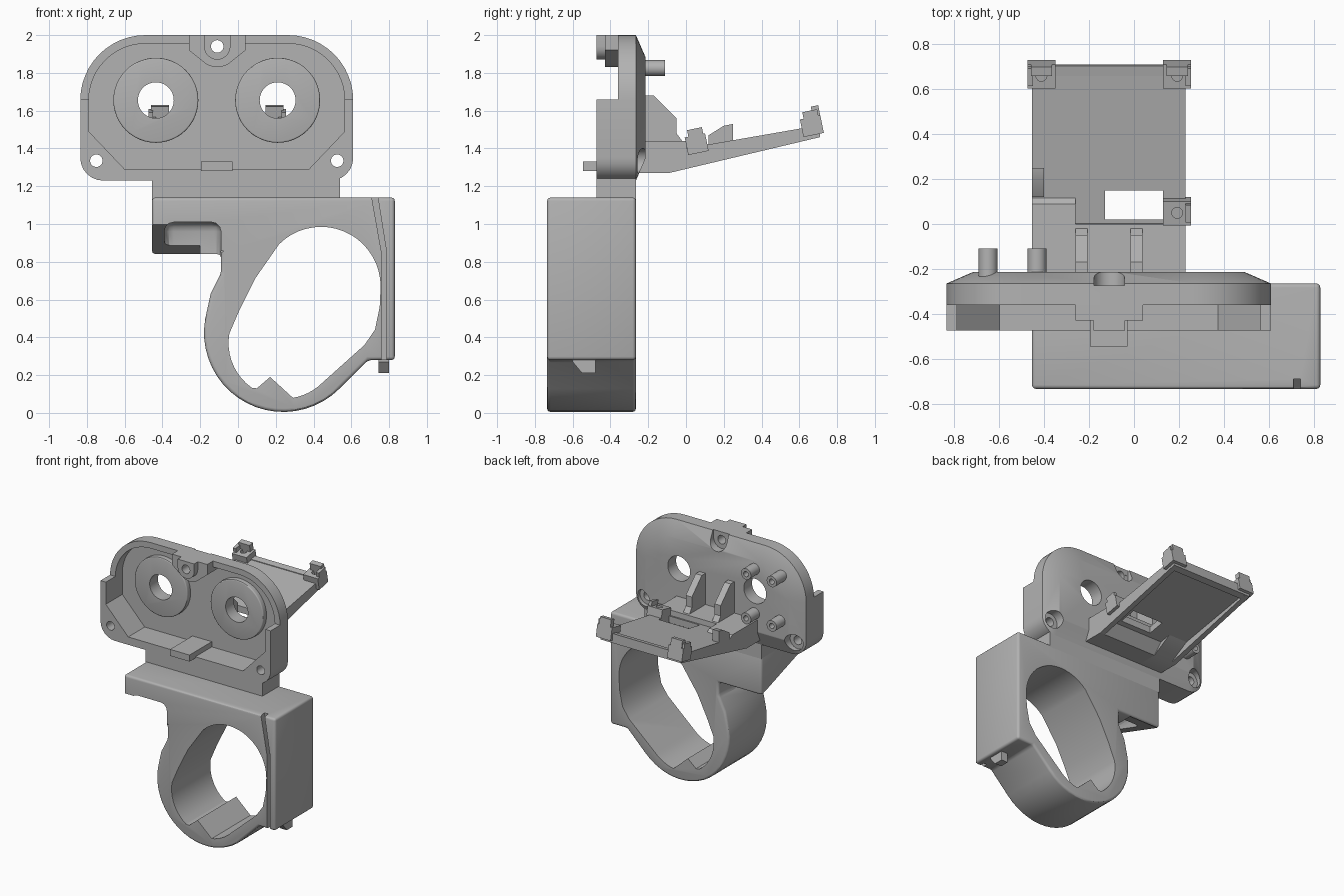
import bpy, bmesh
from math import radians, cos, sin
from mathutils import Vector

if "Cube" in bpy.data.objects:
    bpy.data.objects.remove(bpy.data.objects["Cube"], do_unlink=True)

grey = bpy.data.materials.new("plain grey")
grey.use_nodes = True
grey.diffuse_color = (0.45, 0.45, 0.45, 1)
grey.node_tree.nodes["Principled BSDF"].inputs["Base Color"].default_value = (0.45, 0.45, 0.45, 1)


def loft(name, rings):
    """Closed solid skinned through rings of equal length."""
    bm = bmesh.new()
    loops = [[bm.verts.new(p) for p in ring] for ring in rings]
    n = len(loops[0])
    for a, b in zip(loops, loops[1:]):
        for i in range(n):
            bm.faces.new((a[i], a[(i + 1) % n], b[(i + 1) % n], b[i]))
    bm.faces.new(loops[0])
    bm.faces.new(loops[-1])
    bmesh.ops.recalc_face_normals(bm, faces=bm.faces)
    mesh = bpy.data.meshes.new(name)
    bm.to_mesh(mesh)
    bm.free()
    ob = bpy.data.objects.new(name, mesh)
    bpy.context.collection.objects.link(ob)
    mesh.materials.append(grey)
    return ob


def prism_y(name, pts, y0, y1):
    return loft(name, [[(x, y, z) for x, z in pts] for y in (y0, y1)])


def prism_x(name, pts, x0, x1):
    return loft(name, [[(x, y, z) for y, z in pts] for x in (x0, x1)])


def rect(a0, a1, b0, b1):
    return [(a0, b0), (a1, b0), (a1, b1), (a0, b1)]


def box(name, x0, x1, y0, y1, z0, z1):
    return prism_y(name, rect(x0, x1, z0, z1), y0, y1)


def arc(cx, cz, r, a0, a1, n=12):
    angles = [radians(a0 + (a1 - a0) * i / n) for i in range(n + 1)]
    return [(cx + r * cos(a), cz + r * sin(a)) for a in angles]


def rod(name, x, z, r, y0, y1):
    return prism_y(name, arc(x, z, r, 0, 352.5, 47), y0, y1)


def apply(ob, kind, **settings):
    mod = ob.modifiers.new(kind, kind)
    for key, value in settings.items():
        setattr(mod, key, value)
    bpy.context.view_layer.objects.active = ob
    bpy.ops.object.modifier_apply(modifier=mod.name)


def cut(ob, *cutters):
    for c in cutters:
        apply(ob, 'BOOLEAN', operation='DIFFERENCE', solver='EXACT', object=c)
        bpy.data.objects.remove(c, do_unlink=True)


def soften(ob, width):
    apply(ob, 'BEVEL', width=width, segments=3, limit_method='ANGLE',
          angle_limit=radians(25), use_clamp_overlap=False)


# Housing plate, chamfered towards the back
MID = -0.1125
EYES = (-0.435, 0.21)
EARS = (-0.75, 0.525)
TOP_HOLE = (-0.11, 1.94)


def outline(inset):
    half, big, small = 0.7225, 0.345 - inset, max(0.12 - inset, 0.006)
    low = 1.23 + inset + small
    side = half - inset - small
    return (arc(MID + half - 0.345, 1.655, big, 0, 90) + arc(MID - half + 0.345, 1.655, big, 90, 180)
            + arc(MID - side, low, small, 180, 270, 6) + arc(MID + side, low, small, 270, 360, 6))


plate = loft("housing_plate", [[(x, y, z) for x, z in outline(i)]
                               for y, i in ((-0.475, 0), (-0.265, 0), (-0.215, 0.115))])
cavity = (arc(MID + 0.3775, 1.655, 0.3, 0, 90) + arc(MID - 0.3775, 1.655, 0.3, 90, 180)
          + [(-0.79, 1.49), (-0.6, 1.29), (0.375, 1.29), (0.565, 1.49)])
cut(plate, box("cutter", -1, 1, -0.6, -0.36, 1.66, 2.1),
    prism_y("cutter", cavity, -0.6, -0.275),
    *[rod("cutter", x, 1.655, 0.095, -0.6, 0) for x in EYES],
    *[rod("cutter", x, 1.335, 0.033, -0.6, 0) for x in EARS],
    *[rod("cutter", x, 1.335, 0.065, -0.285, 0) for x in EARS],
    prism_y("cutter", arc(-0.11, 1.94, 0.068, 180, 360) + [(-0.042, 2.1), (-0.178, 2.1)], -0.275, 0))
cut(plate, rod("cutter", *TOP_HOLE, 0.033, -0.6, 0))

# Raised rings around the two openings
for side, x in zip(("right", "left"), EYES):
    ring = rod(side + "_opening_ring", x, 1.655, 0.225, -0.315, -0.26)
    soften(ring, 0.008)
    cut(ring, rod("cutter", x, 1.655, 0.095, -0.6, 0))

# Top screw boss
boss = [(-0.26, 2), (-0.26, 1.92)] + arc(-0.11, 1.94, 0.11, 225, 315, 8) + [(0.04, 1.92), (0.04, 2)]
tip = [(-0.18, 2)] + arc(-0.11, 1.94, 0.07, 180, 360) + [(-0.04, 2)]
for name, pts, y0, y1 in (("boss_base", boss, -0.43, -0.276), ("boss_tip", tip, -0.475, -0.425)):
    cut(prism_y(name, pts, y0, y1), rod("cutter", *TOP_HOLE, 0.033, -0.6, 0))

# Lower tab and neck
box("front_tab", -0.195, -0.03, -0.545, -0.27, 1.28, 1.33)
box("neck", -0.455, 0.54, -0.475, -0.265, 1.12, 1.25)

# Clamp body with its large opening
body_pts = ([(-0.455, 0.84), (-0.455, 1.14), (0.83, 1.14), (0.83, 0.28), (0.69, 0.28)]
            + arc(0.24, 0.425, 0.42, -45, -190, 20) + [(-0.145, 0.63), (-0.09, 0.74), (-0.09, 0.84)])
body = prism_y("clamp_body", body_pts, -0.735, -0.265)
soften(body, 0.018)
opening = (arc(0.44, 0.67, 0.315, 135, 0, 18) + [(0.75, 0.56), (0.725, 0.44), (0.67, 0.36)]
           + arc(0.24, 0.37, 0.295, -45, -80, 6) + [(0.17, 0.19), (0.1, 0.13)]
           + arc(0.24, 0.37, 0.29, -125, -190, 9) + [(0.01, 0.55), (0.09, 0.71)])
pocket = box("cutter", -0.39, -0.09, -0.9, -0.4, 0.7, 1.01)
soften(pocket, 0.05)
groove = [(0.71, 1.2), (0.71, 1.13), (0.76, 0.85), (0.76, 0.2),
          (0.785, 0.2), (0.785, 0.86), (0.742, 1.13), (0.742, 1.2)]
cut(body, prism_y("cutter", opening, -1, 0), pocket,
    prism_x("cutter", [(-0.28, 0.83), (-0.28, 0.845), (-0.8, 1.02), (-0.8, 0.83)], -0.6, -0.2),
    prism_y("cutter", groove, -0.9, -0.69))
prism_x("latch_tab", [(-0.6, 0.27), (-0.55, 0.21), (-0.48, 0.21), (-0.48, 0.3), (-0.6, 0.3)], 0.745, 0.8)

# Hollow pegs on the back
for i, x in enumerate((-0.65, -0.432)):
    for j, z in enumerate((1.825, 1.485)):
        cut(rod(f"back_peg_{i}_{j}", x, z, 0.042, -0.25, -0.11),
            rod("cutter", x, z, 0.02, -0.18, 0))

# Rear shelf, gussets and side step
prism_x("shelf", [(-0.25, 1.27), (-0.09, 1.27), (0.005, 1.37), (0, 1.44), (-0.25, 1.44)], -0.26, 0.23)
prism_x("shelf_side", [(-0.25, 1.27), (-0.09, 1.27), (0.14, 1.4), (0.09, 1.44), (-0.25, 1.44)], -0.455, -0.26)
for i, x in enumerate((-0.26, -0.015)):
    prism_x(f"gusset_{i}", [(-0.25, 1.4), (-0.25, 1.68), (-0.17, 1.68), (-0.05, 1.56),
                            (-0.05, 1.48), (-0.02, 1.44), (-0.02, 1.4)], x, x + 0.052)

# Sloping tray with side rails and a window
tray = prism_x("tray", [(-0.05, 1.34), (0.7, 1.475), (0.69, 1.52), (0, 1.4)], -0.455, 0.23)
cut(tray, box("cutter", -0.13, 0.13, 0.02, 0.15, 1.2, 1.6))
rail = [(-0.09, 1.27), (0.71, 1.46), (0.7, 1.52), (0, 1.4)]
for name, x in (("right_rail", -0.455), ("left_rail", 0.19)):
    prism_x(name, rail, x, x + 0.04)
prism_x("tray_end_lip", [(0.66, 1.45), (0.71, 1.46), (0.705, 1.53), (0.66, 1.52)], -0.455, 0.23)

# Corner clips, each a drilled base with an end hook and a side wall
slope = Vector((0.98, 0.2)).normalized()
rise = Vector((-slope.y, slope.x))


def tilted(y, z, a0, a1, b0, b1):
    return [tuple(Vector((y, z)) + slope * a + rise * b) for a, b in rect(a0, a1, b0, b1)]


for name, x, y, z, out in (("far_right_clip", -0.475, 0.62, 1.47, -1),
                           ("far_left_clip", 0.13, 0.62, 1.47, 1),
                           ("near_left_clip", 0.13, 0.01, 1.375, 1)):
    far = y > 0.5
    base = prism_x(name, tilted(y, z, 0, 0.11, -0.01, 0.085), x, x + 0.125)
    bpy.ops.mesh.primitive_cylinder_add(radius=0.024, depth=0.5, location=(x + 0.0625, y + 0.04, z))
    cut(base, bpy.context.object)
    wall = x if out < 0 else x + 0.1
    prism_x(name + "_wall", tilted(y, z, 0.02, 0.1, 0, 0.12), wall, wall + 0.025)
    if far:
        prism_x(name + "_hook", tilted(y, z, 0.07, 0.11, 0, 0.14), x + 0.015, x + 0.11)
prism_x("tray_wedge", [(0.12, 1.4), (0.25, 1.42), (0.25, 1.53), (0.2, 1.52), (0.12, 1.47)], -0.455, -0.4)

# Smooth the curves and keep the edges crisp
bpy.ops.object.select_all(action='DESELECT')
for ob in bpy.context.scene.objects:
    if ob.type == 'MESH':
        ob.select_set(True)
        bpy.context.view_layer.objects.active = ob
bpy.ops.object.shade_smooth_by_angle(angle=radians(30))
